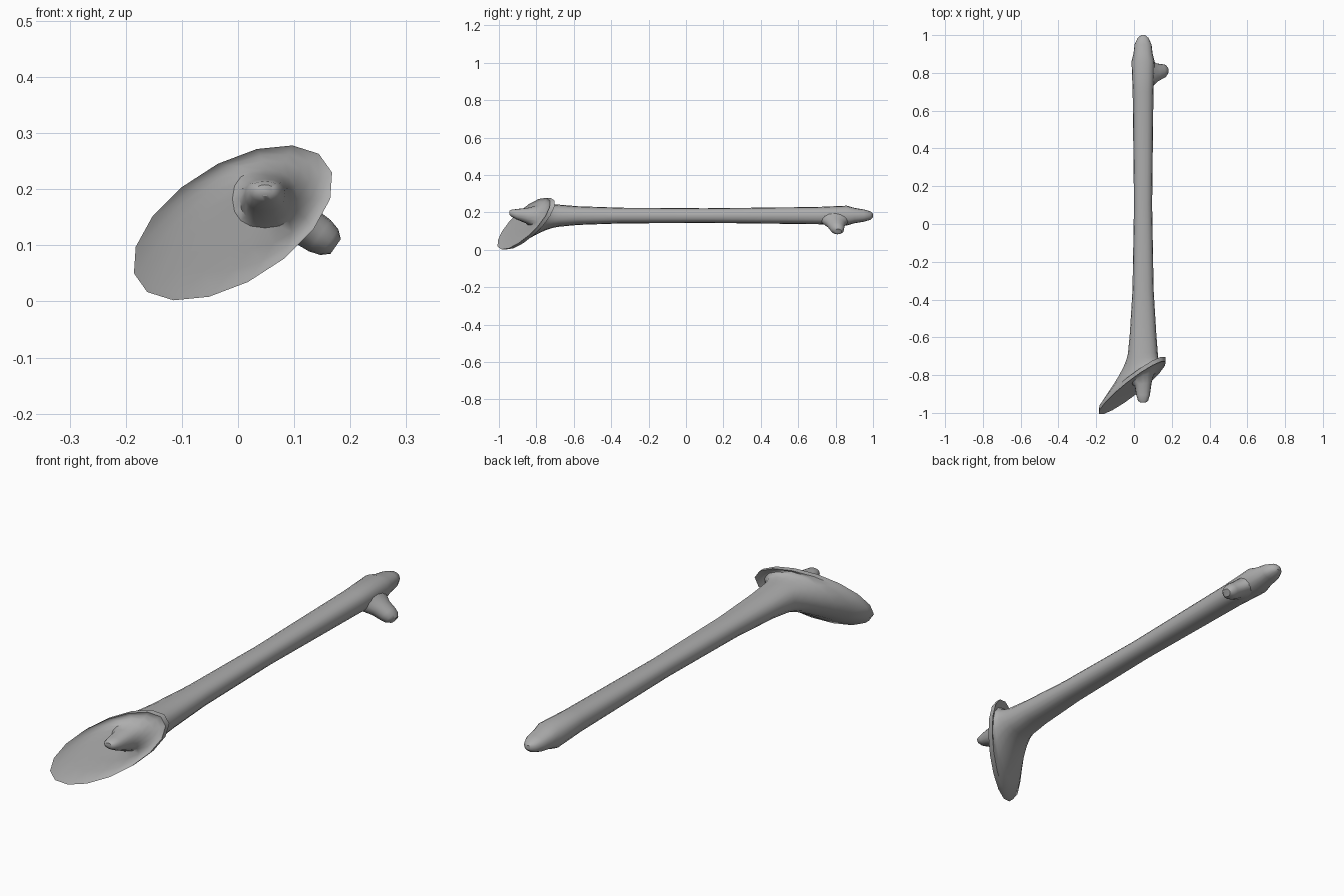
import bpy, bmesh, math
from mathutils import Vector, Matrix

default_cube = bpy.data.objects.get("Cube")
if default_cube:
    bpy.data.objects.remove(default_cube, do_unlink=True)

SIDES = 16
ANGLES = [math.tau * side / SIDES for side in range(SIDES)]
FLANGE_TURN = math.radians(32)
SHAFT_CENTRE = Vector((0.048, 0, 0.183))
FLANGE_CENTRE = Vector((-0.009, 0, 0.14))

grey = bpy.data.materials.new("bone_grey")
grey.use_nodes = True
grey.diffuse_color = (0.42, 0.42, 0.42, 1)
shader = grey.node_tree.nodes["Principled BSDF"]
shader.inputs["Base Color"].default_value = grey.diffuse_color


def oval(angle, half_width, half_height):
    """Point on an upright oval with slightly flattened sides."""
    def flatten(value):
        return math.copysign(abs(value) ** 0.85, value)
    return Vector((half_width * flatten(math.cos(angle)), 0,
                   half_height * flatten(math.sin(angle))))


def flange_edge(angle):
    """Point on the leaning oval outline of the flange."""
    local = angle - FLANGE_TURN
    point = Vector((0.2 * math.cos(local), 0, 0.105 * math.sin(local)))
    return FLANGE_CENTRE + Matrix.Rotation(-FLANGE_TURN, 3, "Y") @ point


def section(depth, half_width, half_height, blend=0, tilt=0, shift=0, lift=0):
    """Shaft section, optionally blended into the flange outline and its slant."""
    points = []
    for angle in ANGLES:
        point = SHAFT_CENTRE + oval(angle, half_width, half_height)
        point = point.lerp(flange_edge(angle), blend)
        slant = -0.921 + 0.573 * point.x + 0.42 * point.z
        point.y = depth + (slant - depth) * tilt + shift
        point.z += lift
        points.append(point)
    return points


def loft(name, sections):
    """Skin a list of closed sections, cap both ends and shade smoothly."""
    bm = bmesh.new()
    loops = [[bm.verts.new(point) for point in points] for points in sections]
    for near, far in zip(loops, loops[1:]):
        for side in range(SIDES):
            following = (side + 1) % SIDES
            bm.faces.new((near[side], near[following], far[following], far[side]))
    bm.faces.new(loops[0])
    bm.faces.new(loops[-1])
    bmesh.ops.recalc_face_normals(bm, faces=bm.faces)
    mesh = bpy.data.meshes.new(name)
    bm.to_mesh(mesh)
    bm.free()
    mesh.materials.append(grey)
    obj = bpy.data.objects.new(name, mesh)
    bpy.context.collection.objects.link(obj)
    bpy.ops.object.select_all(action="DESELECT")
    obj.select_set(True)
    bpy.context.view_layer.objects.active = obj
    bpy.ops.object.shade_smooth_by_angle(angle=math.radians(45))


# Front peg, from its narrow tip back to the slanted root
peg = [
    section(-0.945, 0.015, 0.01, lift=0.015),
    section(-0.935, 0.027, 0.018, lift=0.013),
    section(-0.905, 0.036, 0.028, lift=0.007),
    section(-0.86, 0.045, 0.042, tilt=0.25),
    section(-0.83, 0.058, 0.052, tilt=0.8),
]

# Dished front face of the flange, out to its rim
face = [section(0, 0.07, 0.06, blend, tilt=1, shift=hollow)
        for blend, hollow in ((0.25, 0.006), (0.6, 0.008), (0.93, 0.003), (1, 0))]

# Back of the flange, easing down into the shaft
flare = []
for step in reversed(range(1, 8)):
    ease = step / 7
    flare.append(section(-0.66 - 0.11 * ease, 0.077, 0.058, blend=ease ** 2,
                         tilt=ease ** 1.4, shift=0.025 * ease ** 4))

# Long shaft, slimmest in the middle, with a rounded rear tip
shaft_profile = [
    (-0.58, 0.07, 0.05), (-0.35, 0.056, 0.042), (0.1, 0.048, 0.039),
    (0.7, 0.055, 0.046), (0.86, 0.061, 0.053), (0.9, 0.051, 0.041),
    (0.95, 0.045, 0.033), (0.985, 0.029, 0.023), (1, 0.01, 0.01),
]
shaft = [section(*station) for station in shaft_profile]

loft("shaft_with_flange", peg + face + flare + shaft)


def prong_section(reach, along, across):
    """Oval section at a fraction of the way out along the prong."""
    root, tip = Vector((0.06, 0.79, 0.175)), Vector((0.174, 0.812, 0.098))
    lean = Matrix.Rotation(math.radians(35), 3, "Y")
    return [root.lerp(tip, reach)
            + lean @ Vector((0, along * math.cos(angle), across * math.sin(angle)))
            for angle in ANGLES]


# Side prong near the rear, flaring where it leaves the shaft
prong_profile = [(0, 0.1, 0.045), (0.26, 0.074, 0.04), (0.5, 0.05, 0.036),
                 (0.75, 0.04, 0.034), (0.9, 0.034, 0.028), (1, 0.02, 0.016)]
loft("side_prong", [prong_section(*station) for station in prong_profile])
